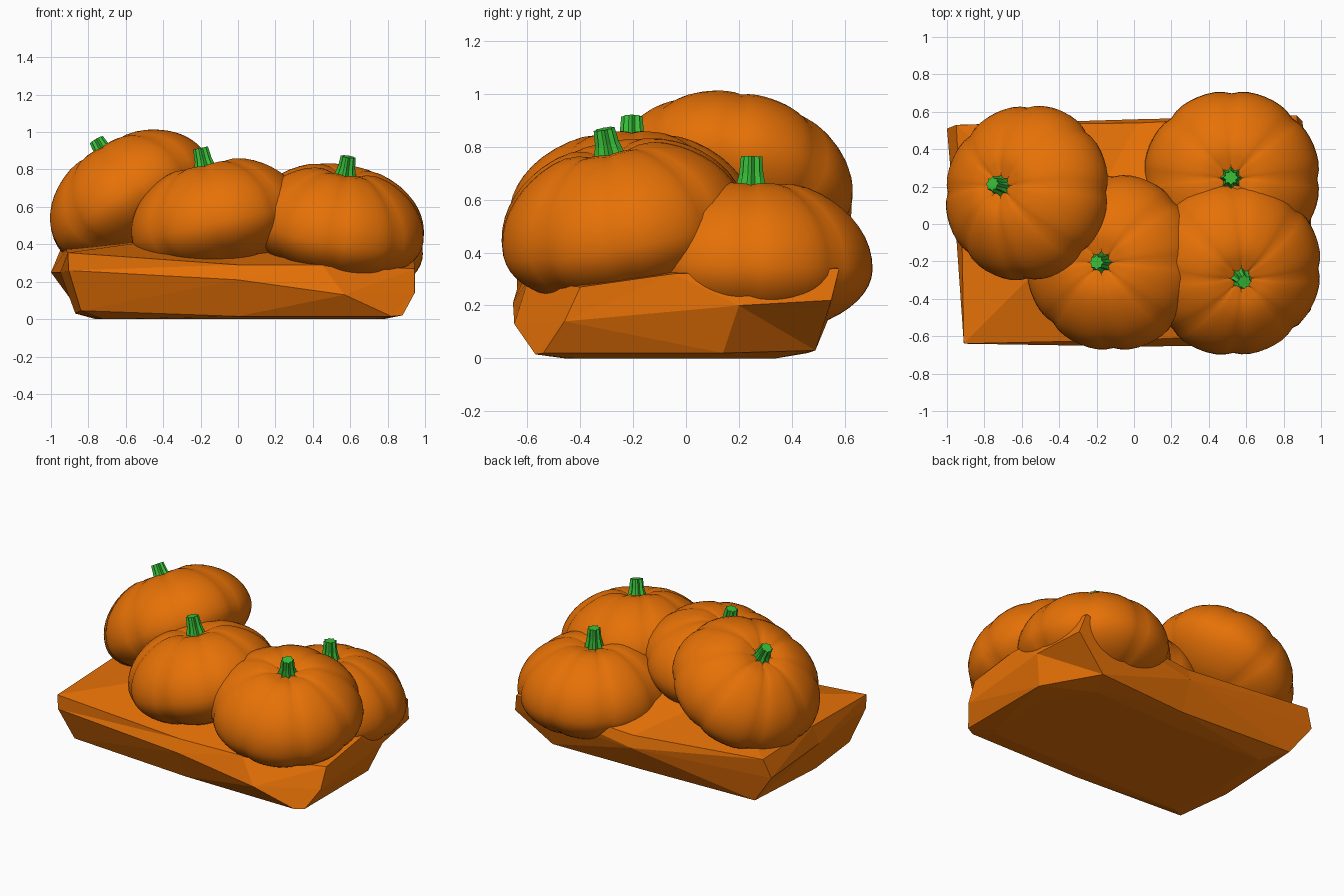
import bpy, bmesh, math
from mathutils import Vector, Matrix

if "Cube" in bpy.data.objects:
    bpy.data.objects.remove(bpy.data.objects["Cube"])


def material(name, rgb):
    m = bpy.data.materials.new(name)
    m.diffuse_color = (*rgb, 1)
    m.use_nodes = True
    m.node_tree.nodes["Principled BSDF"].inputs["Base Color"].default_value = m.diffuse_color
    return m


ORANGE = material("pumpkin orange", (0.79, 0.165, 0.002))
GREEN = material("stem green", (0.04, 0.52, 0.04))


def loft(bm, rings):
    """Join equal-length closed rings with quads; returns first and last vertex rings."""
    vs = [[bm.verts.new(p) for p in ring] for ring in rings]
    n = len(rings[0])
    for a, b in zip(vs, vs[1:]):
        for i in range(n):
            j = (i + 1) % n
            bm.faces.new((a[i], a[j], b[j], b[i]))
    return vs[0], vs[-1]


def fan(bm, ring, point):
    c = bm.verts.new(point)
    for i in range(len(ring)):
        bm.faces.new((ring[i], ring[(i + 1) % len(ring)], c))


def finish(bm, name, mat, matrix=Matrix(), smooth=None):
    bmesh.ops.recalc_face_normals(bm, faces=bm.faces[:])
    bm.transform(matrix)
    me = bpy.data.meshes.new(name)
    bm.to_mesh(me)
    bm.free()
    me.materials.append(mat)
    ob = bpy.data.objects.new(name, me)
    bpy.context.collection.objects.link(ob)
    if smooth:
        bpy.ops.object.select_all(action='DESELECT')
        ob.select_set(True)
        bpy.context.view_layer.objects.active = ob
        bpy.ops.object.shade_smooth_by_angle(angle=math.radians(smooth))
    return ob


# Rough faceted slab with cut right-hand corners. Outline order: front-left,
# front, front-right (2), right, back-right, back, back-left, left
def slab():
    foot = [(-.72, -.46, 0), (0, -.46, 0), (.72, -.46, 0), (.76, -.42, 0), (.78, .05, 0),
            (.58, .34, 0), (0, .32, 0), (-.72, .34, 0), (-.76, -.1, 0)]
    low = [(-.84, -.555, .045), (0, -.565, .015), (.82, -.57, .015), (.88, -.54, .02),
           (.88, .14, .02), (.66, .49, .03), (0, .46, .02), (-.85, .475, .045),
           (-.87, -.15, .03)]
    mid = [(-.905, -.64, .26), (0, -.655, .21), (.57, -.65, .13), (.945, -.46, .14),
           (.945, .2, .2), (.9, .55, .22), (.02, .56, .2), (-1, .51, .25), (-.95, -.07, .25)]
    top = [(-.91, -.64, .355), (0, -.62, .29), (.45, -.6, .29), (.945, -.4, .27),
           (.94, -.05, .32), (.87, .58, .34), (.02, .54, .28), (-.95, .53, .37),
           (-.92, -.05, .37)]
    centre = Vector((-.3, -.03, .44))
    inner = [Vector(p).lerp(centre, .4) for p in top]
    bm = bmesh.new()
    first, last = loft(bm, [foot, low, mid, top, inner])
    bm.faces.new(first)
    fan(bm, last, centre)
    bmesh.ops.triangulate(bm, faces=[f for f in bm.faces if len(f.verts) == 4])
    finish(bm, "base_slab", ORANGE)


# Eight-lobed squat pumpkin with dimpled poles, flatter underneath
def pumpkin(name, matrix, radius=.475, half=.345, under=.255, lobes=8, per=8, rows=26):
    n = lobes * per
    rings = []
    for k in range(1, rows):
        t = math.pi * k / rows
        h = half if math.cos(t) > 0 else under
        ring = []
        for i in range(n):
            a = 2 * math.pi * i / n
            groove = (1 - abs(math.sin(a * lobes / 2))) ** 2
            s = 1 - .035 * groove * math.sin(t) ** .5
            r = radius * math.sin(t) * s
            z = h * math.cos(t) * s
            z -= math.copysign(.06 * math.exp(-(r / .11) ** 2), z)
            ring.append((r * math.cos(a), r * math.sin(a), z))
        rings.append(ring)
    bm = bmesh.new()
    first, last = loft(bm, rings)
    fan(bm, first, (0, 0, half - .06))
    fan(bm, last, (0, 0, .06 - under))
    finish(bm, name, ORANGE, matrix, 40)


# Ribbed stem, flared at the foot and slightly bent
def stem(name, matrix, tip):
    rings = []
    for t, r in ((0, .066), (.3, .052), (.6, .041), (1, .036)):
        ring = []
        for i in range(16):
            a = math.pi * i / 8
            rr = r * (1.12 if i % 2 == 0 else .82)
            ring.append((rr * math.cos(a), rr * math.sin(a), .25 + (tip - .25) * t))
        rings.append(ring)
    bm = bmesh.new()
    first, last = loft(bm, rings)
    bm.faces.new(first)
    fan(bm, last, (0, 0, tip))
    finish(bm, name, GREEN, matrix)


slab()

# name, centre, axis direction, stem tip height along the axis
for name, centre, axis, tip in (
        ("back_left", (-.565, .165, .63), (-.50, .13, .855), .385),
        ("front_centre", (-.11, -.205, .515), (-.22, 0, .975), .41),
        ("front_right", (.53, -.235, .485), (.15, -.19, .97), .395),
        ("back_right", (.522, .24, .345), (-.01, .02, 1), .42)):
    turn = Vector((0, 0, 1)).rotation_difference(Vector(axis)).to_matrix().to_4x4()
    place = Matrix.Translation(centre) @ turn
    pumpkin(name + "_pumpkin", place)
    stem(name + "_stem", place, tip)
